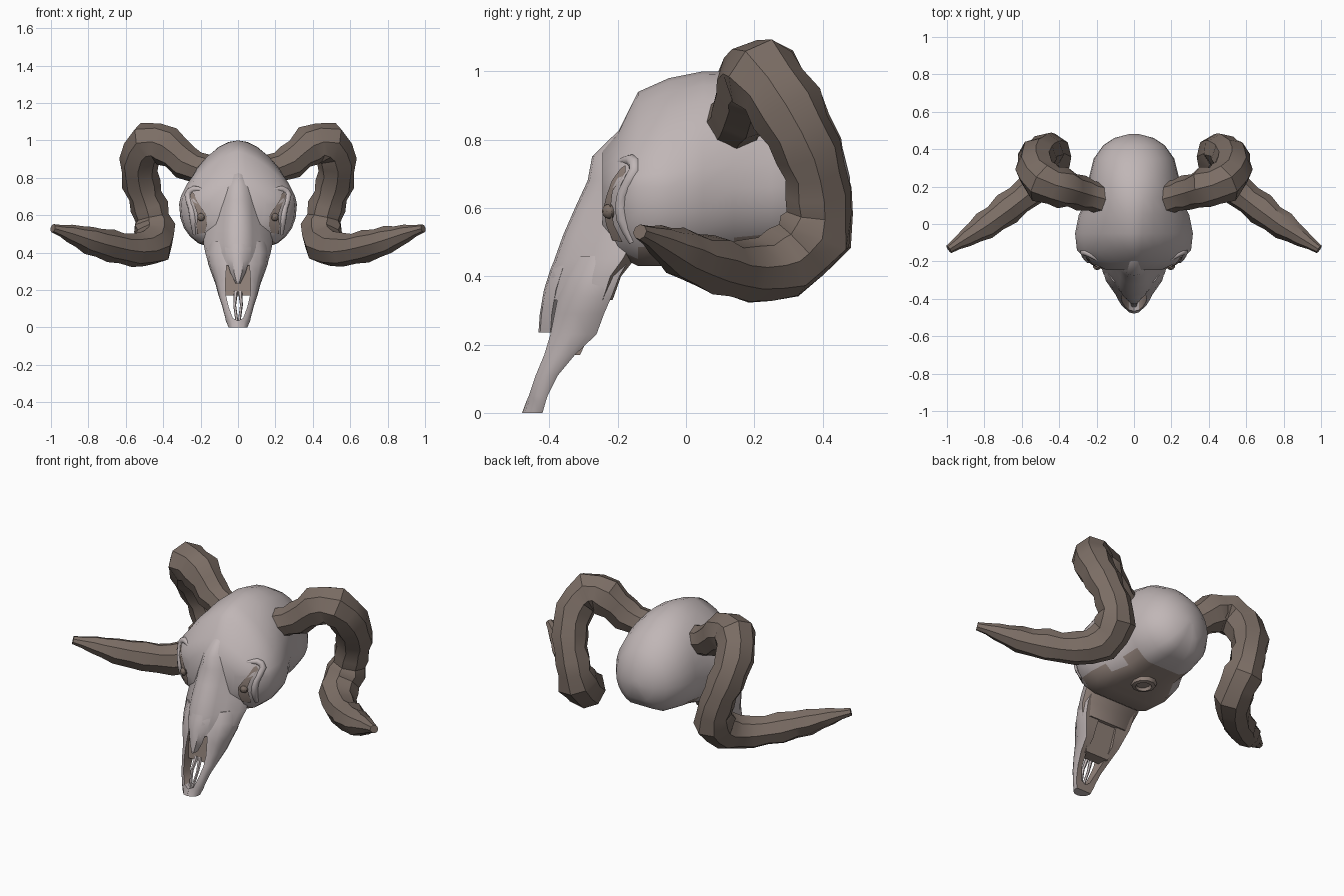
import bpy, bmesh, math, random
from mathutils import Vector
from mathutils.bvhtree import BVHTree

if "Cube" in bpy.data.objects:
    bpy.data.objects.remove(bpy.data.objects["Cube"])

random.seed(4)


def material(name, rgb):
    m = bpy.data.materials.new(name)
    m.diffuse_color = (*rgb, 1)
    m.use_nodes = True
    m.node_tree.nodes["Principled BSDF"].inputs["Base Color"].default_value = m.diffuse_color
    return m


BONE = material("pale bone", (0.53, 0.47, 0.47))
UNDER = material("brown underside", (0.30, 0.235, 0.205))
HORN = material("brown horn", (0.20, 0.155, 0.13))


def make(name, verts, faces, mats, rule=None, angle=40):
    """Mesh object, outward normals, materials picked per face by rule."""
    me = bpy.data.meshes.new(name)
    me.from_pydata([tuple(v) for v in verts], [], faces)
    bm = bmesh.new()
    bm.from_mesh(me)
    bmesh.ops.recalc_face_normals(bm, faces=bm.faces)
    bm.to_mesh(me)
    bm.free()
    for m in mats:
        me.materials.append(m)
    if rule:
        for p in me.polygons:
            p.material_index = rule(p)
    ob = bpy.data.objects.new(name, me)
    bpy.context.collection.objects.link(ob)
    bpy.ops.object.select_all(action='DESELECT')
    ob.select_set(True)
    bpy.context.view_layer.objects.active = ob
    bpy.ops.object.shade_smooth_by_angle(angle=math.radians(angle))
    return ob


def loft(name, rings, mats, rule=None, angle=40):
    n = len(rings[0])
    verts = [v for r in rings for v in r]
    faces = [(i * n + j, i * n + (j + 1) % n, (i + 1) * n + (j + 1) % n, (i + 1) * n + j)
             for i in range(len(rings) - 1) for j in range(n)]
    faces += [tuple(range(n)), tuple(range(len(verts) - n, len(verts)))]
    return make(name, verts, faces, mats, rule, angle)


def spow(v, e):
    return math.copysign(abs(v) ** e, v)


def tube_rings(path, sides, ripple=0.0):
    """Rings around a path of (x, y, z, radius) with a carried frame."""
    pts = [Vector(p[:3]) for p in path]
    rings, up, prev = [], None, None
    for i, p in enumerate(pts):
        t = (pts[min(i + 1, len(pts) - 1)] - pts[max(i - 1, 0)]).normalized()
        up = t.orthogonal().normalized() if up is None else prev.rotation_difference(t) @ up
        prev = t
        side = t.cross(up)
        r = path[i][3] * (1 + ripple * (-1) ** i)
        rings.append([p + (up * math.cos(a) + side * math.sin(a)) * r * (1 + random.uniform(-ripple, ripple))
                      for a in (2 * math.pi * k / sides for k in range(sides))])
    return rings


def smooth_path(path, steps):
    """Catmull-Rom refinement."""
    ps = [Vector(p) for p in path]
    ps = [ps[0] * 2 - ps[1]] + ps + [ps[-1] * 2 - ps[-2]]
    out = []
    for a, b, c, d in zip(ps, ps[1:], ps[2:], ps[3:]):
        for s in range(steps):
            t = s / steps
            out.append(0.5 * (2 * b + (c - a) * t + (2 * a - 5 * b + 4 * c - d) * t * t
                              + (3 * b - a - 3 * c + d) * t ** 3))
    return out + [ps[-2]]


def mirrored(pts, s):
    return [(p[0] * s, *p[1:]) for p in pts]


# Cranium: sections along y as (y, half width, top, bottom, upper exponent)
stations = [(-.245, .15, .77, .52, 1.8), (-.20, .245, .82, .46, 1.6), (-.14, .305, .94, .43, 1.45),
            (-.05, .315, .98, .43, 1.5), (.05, .295, 1.0, .44, 1.65), (.14, .25, 1.0, .45, 1.9),
            (.25, .24, .97, .465, 2), (.35, .215, .91, .48, 2), (.42, .165, .84, .515, 2),
            (.46, .105, .77, .57, 2), (.48, .03, .69, .64, 2)]
rings = []
for y, w, top, bot, e in stations:
    ring = []
    for k in range(28):
        a = 2 * math.pi * k / 28
        c, s = math.cos(a), math.sin(a)
        mid = 0.66
        h = top - mid if s > 0 else (mid - bot) * 1.12
        p = e if s > 0 else (2.4 if y < .1 else 2)
        ring.append((w * spow(c, 2 / p), y, max(bot, mid + h * spow(s, 2 / p))))
    rings.append(ring)
cranium = loft("cranium", rings, [BONE, UNDER],
               lambda p: int(p.normal.z < -.7 and p.center.y < .3), 50)

# Face: slices along z as (z, front y, back y, half width)
slices = [(.86, -.16, -.03, .07), (.80, -.225, -.04, .11), (.75, -.275, -.05, .145), (.68, -.288, -.06, .17),
          (.60, -.325, -.08, .175), (.52, -.36, -.11, .185), (.45, -.385, -.15, .185), (.40, -.40, -.19, .175),
          (.33, -.41, -.215, .155)]
rings = []
for z, yf, yb, w in slices:
    half = [(0, yf), (.22 * w, yf + .006), (.42 * w, yf + .04), (.62 * w, yf * .62 + yb * .38),
            (.93 * w, yf * .38 + yb * .62), (w, yf * .15 + yb * .85), (.75 * w, yb), (0, yb)]
    rings.append([(x, y, z) for x, y in half] + [(-x, y, z) for x, y in half[-2:0:-1]])
face = loft("face", rings, [BONE, UNDER],
            lambda p: int(p.normal.y > .6 or p.normal.z < -.9), 45)

# Nasal bone overhanging the nose opening
loft("nasal_bone", [[(-w, y + .035, z), (-w * .5, y + .005, z), (0, y, z), (w * .5, y + .005, z),
                     (w, y + .035, z), (0, y + .05, z)]
                    for z, y, w in [(.50, -.364, .06), (.42, -.397, .07), (.36, -.416, .06), (.29, -.428, .04),
                                    (.235, -.432, .012)]],
     [BONE])

# Nose cavity lining and palate behind it
make("nose_cavity", [(-.09, -.36, .34), (.09, -.36, .34), (.07, -.375, .17), (-.07, -.375, .17),
                     (-.12, -.23, .34), (.12, -.23, .34), (.075, -.31, .17), (-.075, -.31, .17)],
     [(0, 1, 2, 3), (4, 5, 6, 7), (0, 1, 5, 4), (3, 2, 6, 7), (0, 3, 7, 4), (1, 2, 6, 5)], [UNDER])

# Upper jaw prongs: (z, outer x, inner x, front y, back y)
jaw = [(.46, .16, .05, -.33, -.16), (.40, .168, .055, -.355, -.195), (.34, .16, .06, -.375, -.218),
       (.29, .142, .064, -.385, -.24), (.23, .12, .068, -.397, -.262),
       (.17, .104, .064, -.415, -.325), (.11, .084, .05, -.44, -.375), (.05, .068, .028, -.46, -.405),
       (.035, .065, -.002, -.467, -.41), (0, .05, -.002, -.48, -.42)]
for s, side in ((1, "right"), (-1, "left")):
    loft(side + "_jaw_prong",
         [[(s * xi, yf, z), (s * (xi * .45 + xo * .55), yf * .87 + yb * .13, z),
           (s * (xi * .1 + xo * .9), yf * .55 + yb * .45, z), (s * xo, yf * .2 + yb * .8, z),
           (s * xo * .94, yb, z), (s * xi, yb, z)] for z, xo, xi, yf, yb in jaw],
         [BONE, UNDER], lambda p: int(p.normal.y > .6 or p.normal.x * s < -.75), 50)
    # Thin splint inside the gap
    loft(side + "_splint", tube_rings(mirrored([(.012, -.37, .19, .012), (.018, -.405, .12, .008),
                                                (.006, -.44, .03, .008)], s), 5), [BONE])

# Painted eye slits laid on the bone, with eye balls and orbit rims
trees = [BVHTree.FromPolygons([v.co for v in o.data.vertices], [p.vertices for p in o.data.polygons])
         for o in (cranium, face)]


def on_bone(x, z, lift):
    hits = [t.ray_cast(Vector((x, -1, z)), Vector((0, 1, 0)))[0] for t in trees]
    return Vector((x, min((h.y for h in hits if h), default=-.14) - lift, z))


outer = [(.245, .725), (.258, .705), (.232, .65), (.215, .60), (.222, .55), (.218, .50)]
inner = [(.235, .715), (.222, .68), (.192, .635), (.170, .60), (.166, .55), (.178, .505)]
for s, side in ((1, "right"), (-1, "left")):
    verts = [on_bone(x * s, z, .009) for x, z in outer + inner]
    make(side + "_eye_slit", verts, [(i, i + 1, i + 7, i + 6) for i in range(5)], [UNDER])
    bpy.ops.mesh.primitive_uv_sphere_add(segments=10, ring_count=6, radius=.022,
                                         location=on_bone(.197 * s, .59, .006))
    ball = bpy.context.object
    ball.name = side + "_eye_ball"
    ball.data.materials.append(HORN)
    bpy.ops.object.shade_smooth_by_angle()
    rim = [(*on_bone(x * s, z, -.008), r) for x, z, r in
           [(.19, .735, .008), (.235, .74, .018), (.268, .71, .02), (.25, .64, .018), (.238, .57, .02),
            (.232, .50, .012)]]
    loft(side + "_orbit_rim", tube_rings(smooth_path([tuple(p) for p in rim], 2), 8), [BONE], None, 60)

# Neck socket beneath the cranium
loft("neck_socket", [[(r * math.cos(a), .08 + r * math.sin(a), z)
                      for a in (2 * math.pi * k / 10 for k in range(10))]
                     for r, z in ((.08, .47), (.065, .43), (.045, .425), (.035, .45))], [UNDER])

# Curled horns: (x, y, z, radius)
horn = [(.17, .135, .84, .085), (.28, .165, .885, .09), (.38, .195, .97, .105), (.48, .225, .985, .112),
        (.53, .295, .89, .105), (.515, .36, .765, .098), (.475, .388, .645, .096), (.45, .38, .53, .108),
        (.46, .285, .44, .107), (.56, .175, .415, .085), (.68, .08, .435, .082), (.80, -.01, .468, .071),
        (.90, -.075, .503, .046), (.99, -.135, .53, .022)]
for s, side in ((1, "right"), (-1, "left")):
    random.seed(4)
    loft(side + "_horn", tube_rings(smooth_path(mirrored(horn, s), 2), 8, .05), [HORN], None, 35)
